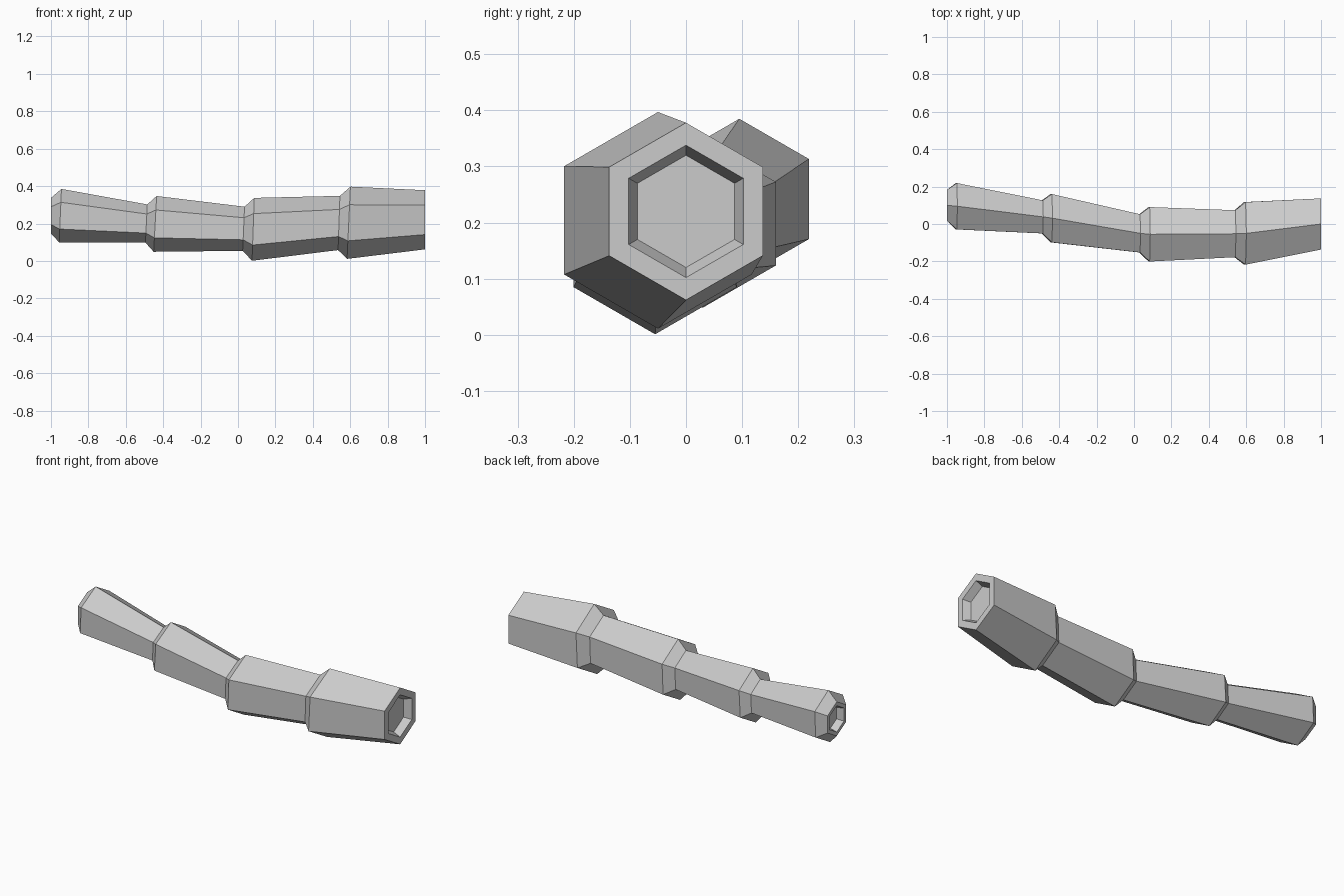
import bpy, bmesh
from math import cos, sin, pi

# Hexagonal rings along the stalk: x, centre y, centre z, radius, lean of the top vertex in x
rings = [
    (-0.96, 0.100, 0.242, 0.063, 0.0),    # left recess floor
    (-1.00, 0.100, 0.242, 0.073, 0.0),    # left recess lip
    (-1.00, 0.100, 0.242, 0.095, 0.0),    # left end rim
    (-0.95, 0.095, 0.242, 0.143, 0.006),
    (-0.49, 0.038, 0.200, 0.102, 0.005),
    (-0.443, 0.031, 0.198, 0.149, 0.008),
    (0.030, -0.050, 0.172, 0.118, 0.005),
    (0.081, -0.055, 0.169, 0.168, 0.006),
    (0.540, -0.052, 0.203, 0.145, 0.005),
    (0.592, -0.050, 0.204, 0.193, 0.009),
    (1.00, 0.0, 0.220, 0.158, 0.0),       # right end rim
    (1.00, 0.0, 0.220, 0.118, 0.0),       # right recess lip
    (0.96, 0.0, 0.220, 0.100, 0.0),       # right recess floor
]

# Skin the rings into one closed, flat-faced stalk
bm = bmesh.new()
loops = []
for x, y, z, r, lean in rings:
    loop = []
    for i in range(6):
        a = i * pi / 3
        loop.append(bm.verts.new((x + lean * cos(a), y + r * sin(a), z + r * cos(a))))
    loops.append(loop)
for a, b in zip(loops, loops[1:]):
    for i in range(6):
        j = (i + 1) % 6
        bm.faces.new((a[i], a[j], b[j], b[i]))
bm.faces.new(loops[0])
bm.faces.new(loops[-1])
bmesh.ops.recalc_face_normals(bm, faces=bm.faces)

mesh = bpy.data.meshes.new("segmented_stalk")
bm.to_mesh(mesh)
bm.free()
stalk = bpy.data.objects.new("segmented_stalk", mesh)
bpy.context.collection.objects.link(stalk)
